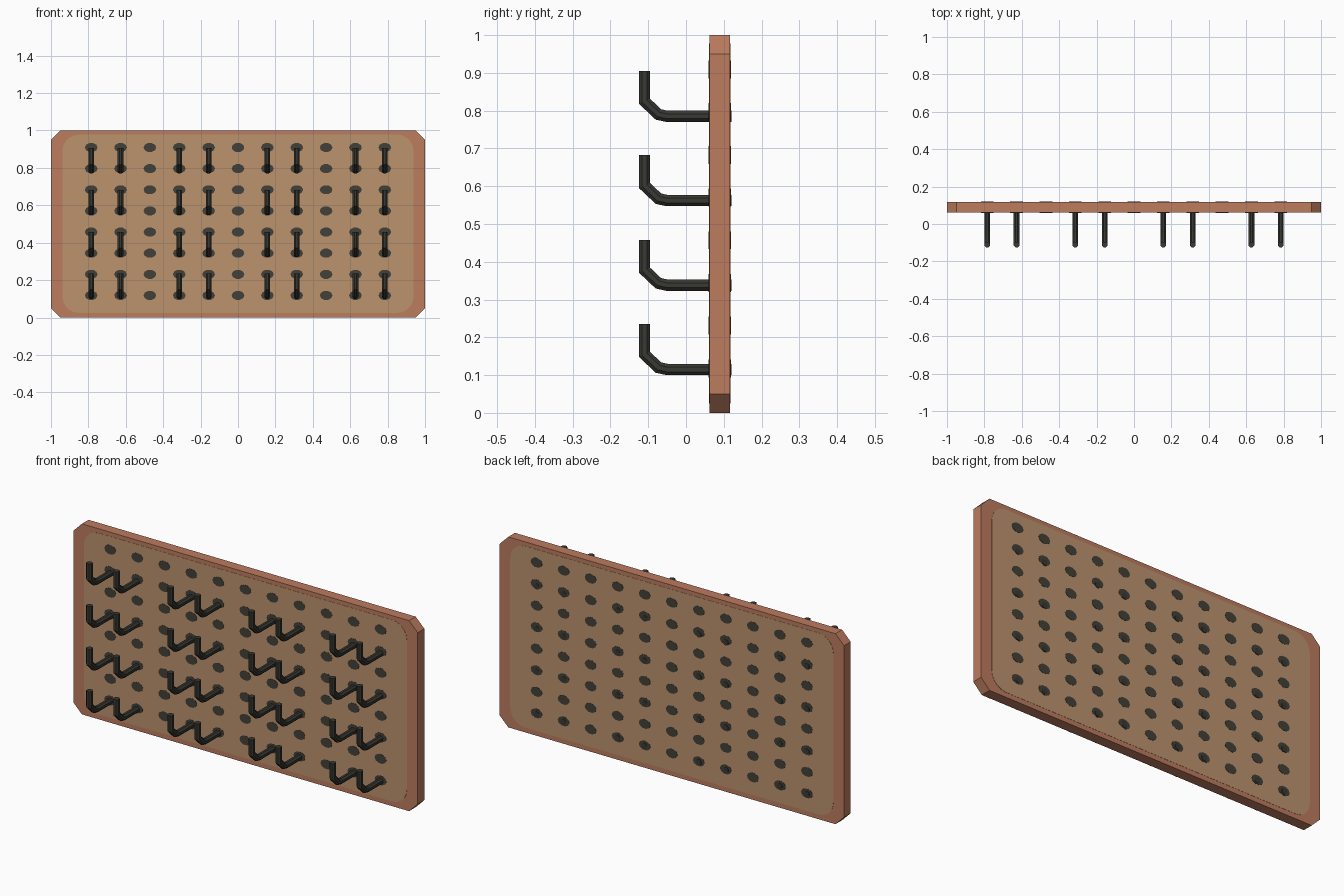
import bpy, bmesh, math
from mathutils import Vector

if "Cube" in bpy.data.objects:
    bpy.data.objects.remove(bpy.data.objects["Cube"])


def material(name, rgb):
    def lin(c):
        c /= 255
        return c / 12.92 if c <= 0.04045 else ((c + 0.055) / 1.055) ** 2.4
    m = bpy.data.materials.new(name)
    m.diffuse_color = (*[lin(c) for c in rgb], 1)
    m.use_nodes = True
    m.node_tree.nodes["Principled BSDF"].inputs["Base Color"].default_value = m.diffuse_color
    return m


FRAME = material("reddish wood", (188, 124, 95))
PANEL = material("tan board", (188, 147, 110))
HOLE = material("dark hole", (66, 64, 57))
HOOK = material("black metal", (56, 56, 51))


def finish(name, bm, mat):
    bmesh.ops.recalc_face_normals(bm, faces=bm.faces)
    me = bpy.data.meshes.new(name)
    bm.to_mesh(me)
    bm.free()
    me.materials.append(mat)
    ob = bpy.data.objects.new(name, me)
    bpy.context.collection.objects.link(ob)
    return ob


def add_prism(bm, outline, y0, y1):
    """Extrude an x/z outline from y0 to y1."""
    a = [bm.verts.new((x, y0, z)) for x, z in outline]
    b = [bm.verts.new((x, y1, z)) for x, z in outline]
    n = len(a)
    bm.faces.new(a)
    bm.faces.new(b[::-1])
    for i in range(n):
        j = (i + 1) % n
        bm.faces.new((a[i], b[i], b[j], a[j]))


def rounded_rect(hw, z0, z1, r, seg):
    """Rectangle outline with corners cut into seg pieces."""
    pts = []
    corners = [(hw - r, z1 - r), (-hw + r, z1 - r), (-hw + r, z0 + r), (hw - r, z0 + r)]
    for k, (cx, cz) in enumerate(corners):
        for s in range(seg + 1):
            t = math.pi / 2 * (k + s / seg)
            pts.append((cx + r * math.cos(t), cz + r * math.sin(t)))
    return pts


Y0, Y1 = 0.062, 0.117
COLS = [0.157 * i for i in range(-5, 6)]
ROWS = [0.118 + 0.113 * i for i in range(8)]

# Board with chamfered corners
bm = bmesh.new()
add_prism(bm, rounded_rect(1.0, 0, 1, 0.05, 1), Y0, Y1)
finish("board", bm, FRAME)

# Tan panels and dark holes on both faces
oval = [(0.034 * math.cos(math.tau * i / 10), 0.025 * math.sin(math.tau * i / 10))
        for i in range(10)]
for side, y, d in (("front", Y0, -1), ("back", Y1, 1)):
    bm = bmesh.new()
    add_prism(bm, rounded_rect(0.938, 0.025, 0.978, 0.085, 5), y, y + d * 0.001)
    finish(side + "_panel", bm, PANEL)
    bm = bmesh.new()
    for x in COLS:
        for z in ROWS:
            add_prism(bm, [(x + u, z + v) for u, v in oval], y, y + d * 0.002)
    finish(side + "_holes", bm, HOLE)

# Hooks: octagonal rod swept along a y/z path with mitred joints
PATH = [Vector(p) for p in ((0.121, 0), (-0.05, 0), (-0.073, 0.005),
                            (-0.11, 0.04), (-0.11, 0.12))]
R = 0.0162


def add_hook(bm, x, z):
    rings = []
    for i, p in enumerate(PATH):
        d0 = (p - PATH[i - 1]).normalized() if i else (PATH[1] - p).normalized()
        d1 = (PATH[i + 1] - p).normalized() if i < len(PATH) - 1 else d0
        t = (d0 + d1).normalized()
        nrm = Vector((-t.y, t.x)) / t.dot(d0)
        ring = []
        for k in range(8):
            a = math.tau * (k + 0.5) / 8
            q = p + nrm * R * math.sin(a)
            ring.append(bm.verts.new((x + R * math.cos(a), q.x, z + q.y)))
        rings.append(ring)
    for a, b in zip(rings, rings[1:]):
        for k in range(8):
            j = (k + 1) % 8
            bm.faces.new((a[k], a[j], b[j], b[k]))
    bm.faces.new(rings[0])
    bm.faces.new(rings[-1])


for r, z in enumerate((0.115, 0.338, 0.562, 0.785)):
    bm = bmesh.new()
    for c in (0, 1, 3, 4, 6, 7, 9, 10):
        add_hook(bm, COLS[c], z)
    finish("hook_row_%d" % (r + 1), bm, HOOK)
